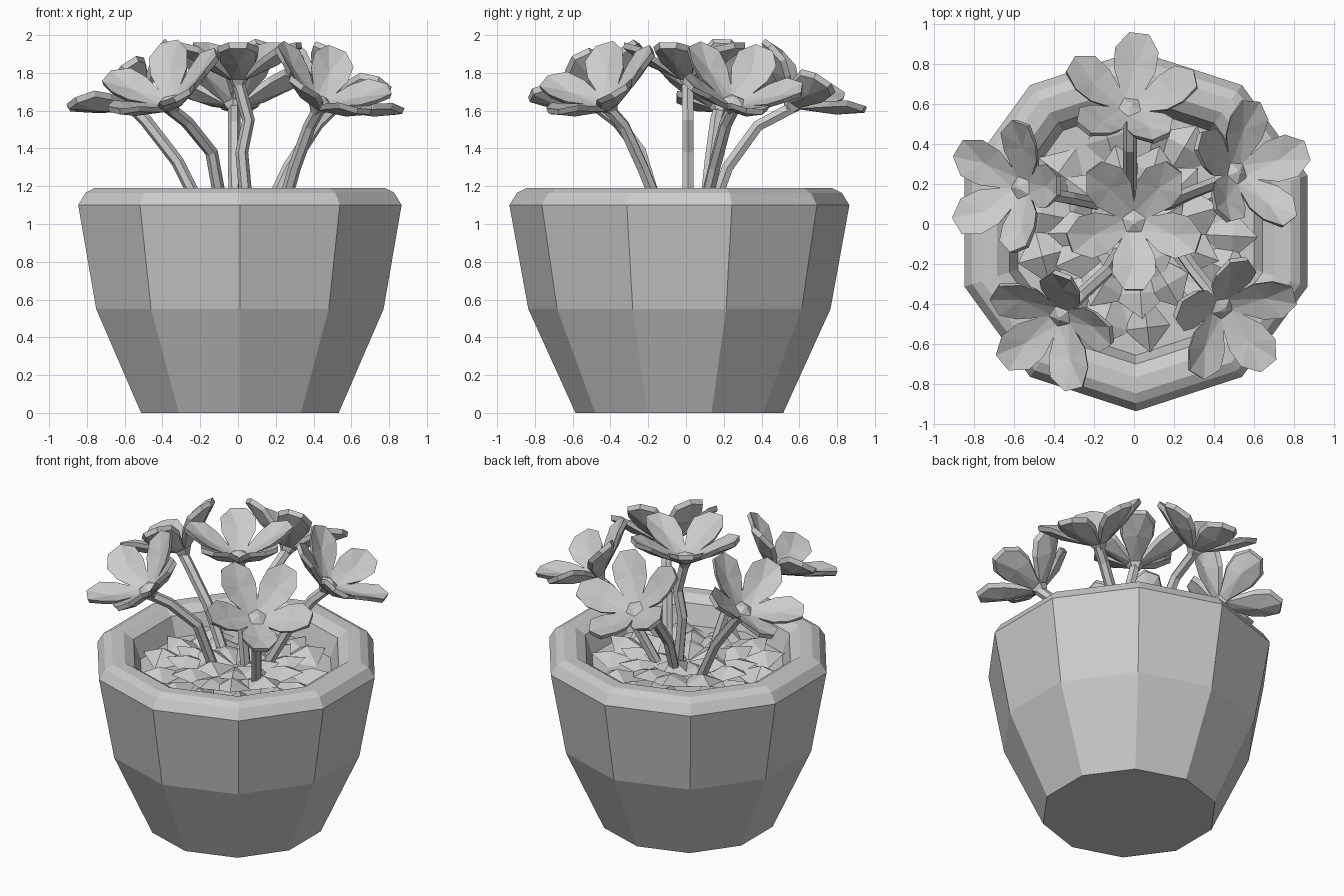
import bpy, bmesh, math, random
from mathutils import Vector, Matrix

if "Cube" in bpy.data.objects:
    bpy.data.objects.remove(bpy.data.objects["Cube"])

random.seed(4)
CX, CY = 0.01, -0.035


def make(name, bm, color=None):
    bmesh.ops.recalc_face_normals(bm, faces=bm.faces)
    me = bpy.data.meshes.new(name)
    bm.to_mesh(me)
    bm.free()
    ob = bpy.data.objects.new(name, me)
    bpy.context.collection.objects.link(ob)
    return ob


def loft(bm, rings, cap_start=True, cap_end=True):
    vs = [[bm.verts.new(p) for p in r] for r in rings]
    n = len(vs[0])
    for a, b in zip(vs, vs[1:]):
        for i in range(n):
            j = (i + 1) % n
            bm.faces.new((a[i], a[j], b[j], b[i]))
    if cap_start:
        bm.faces.new(vs[0][::-1])
    if cap_end:
        bm.faces.new(vs[-1])


def ring(r, z, n, start=-90):
    return [Vector((r * math.cos(math.radians(start + 360 * i / n)),
                    r * math.sin(math.radians(start + 360 * i / n)), z)) for i in range(n)]


# Ten-sided pot with chamfered rim and closed inside
profile = [(0.55, 0), (0.80, 0.55), (0.90, 1.10), (0.86, 1.165), (0.81, 1.19),
           (0.73, 1.19), (0.665, 1.15), (0.62, 1.02)]
bm = bmesh.new()
loft(bm, [ring(r, z, 10) for r, z in profile])
pot = make("pot", bm)
pot.location = (CX, CY, 0)

# Ground foliage: low folded leaves radiating from the middle
bm = bmesh.new()
for layer, (count, r0, r1, z0) in enumerate([(13, 0.30, 0.61, 1.05), (11, 0.12, 0.44, 1.07), (7, 0.01, 0.27, 1.08)]):
    for k in range(count):
        a = 2 * math.pi * (k + 0.35 * layer + random.uniform(-.2, .2)) / count
        w = 0.13 + random.uniform(-.02, .03)
        lift = random.uniform(0.02, 0.06)
        m = (r0 + r1) / 2 + 0.03
        pts = [(r0, 0, z0 - .02), (m, -w, z0 - .03), (r1, 0, z0 + .01),
               (m, w, z0 - .03), (m, 0, z0 + lift)]
        v = [bm.verts.new(Matrix.Rotation(a, 3, 'Z') @ Vector(p)) for p in pts]
        for i in range(4):
            bm.faces.new((v[i], v[(i + 1) % 4], v[4]))
        bm.faces.new((v[3], v[2], v[1], v[0]))
leaves = make("ground_leaves", bm)
leaves.location = (CX, CY, 0)


# One petal: folded blade, narrow at the base, with an angular rounded tip
def add_petal(bm, mat):
    outline = [(0.03, -0.03, 0), (0.20, -0.105, 0.012), (0.30, -0.11, 0.02), (0.385, -0.05, 0.0),
               (0.385, 0.05, 0.0), (0.30, 0.11, 0.02), (0.20, 0.105, 0.012), (0.03, 0.03, 0)]
    top = [bm.verts.new(mat @ Vector(p)) for p in outline]
    low = [bm.verts.new(mat @ Vector((0.03 + (x - 0.03) * 0.97, y * 0.88, z - 0.03))) for x, y, z in outline]
    for edge, depth in ((top, -0.012), (low, -0.05)):
        mid = bm.verts.new(mat @ Vector((0.23, 0, depth)))
        for i in range(8):
            bm.faces.new((edge[i], edge[(i + 1) % 8], mid))
    for i in range(8):
        j = (i + 1) % 8
        bm.faces.new((top[i], top[j], low[j], low[i]))


# Five-petalled flower leaning toward an azimuth
def flower(name, heart, azimuth, tilt, phase, cup):
    az, ph = math.radians(azimuth), math.radians(phase)
    axis = Vector((-math.sin(az), math.cos(az), 0))
    frame = Matrix.Translation(heart) @ Matrix.Rotation(math.radians(tilt), 4, axis)
    bm = bmesh.new()
    for k in range(5):
        turn = Matrix.Rotation(ph + 2 * math.pi * k / 5, 4, 'Z')
        add_petal(bm, frame @ turn @ Matrix.Rotation(-math.radians(cup), 4, 'Y'))
    # centre bud and cup beneath
    loft(bm, [[frame @ p for p in ring(r, z, 5, phase + 36)]
              for r, z in [(0.03, -0.05), (0.075, 0.02), (0.012, 0.05)]])
    make(name, bm)


# Bent six-sided stem swept through a few points
def stem(name, pts, r=0.034):
    pts = [Vector(p) for p in pts]
    rings = []
    for i, p in enumerate(pts):
        d = (pts[min(i + 1, len(pts) - 1)] - pts[max(i - 1, 0)]).normalized()
        side = d.cross(Vector((0, 1, 0.2))).normalized()
        up = d.cross(side)
        rings.append([p + r * (math.cos(t * math.pi / 3) * side + math.sin(t * math.pi / 3) * up)
                      for t in range(6)])
    bm = bmesh.new()
    loft(bm, rings)
    make(name, bm)


# name, heart, lean azimuth, tilt, petal phase, cup, stem base, stem bend
plants = [
    ("middle", (0, 0.01, 1.775), 0, 0, -90, 29, (0.05, 0.01, 1.05), (0.02, 0.01, 1.38), (0.055, 0.01, 1.55)),
    ("back", (-0.02, 0.57, 1.64), 90, 34, 82, 31, (-0.01, 0.13, 1.05), (-0.02, 0.22, 1.30), (-0.02, 0.38, 1.52)),
    ("left", (-0.55, 0.18, 1.63), 176, 34, 144, 31, (-0.18, 0.10, 1.05), (-0.32, 0.13, 1.33), (-0.49, 0.16, 1.55)),
    ("right", (0.50, 0.25, 1.63), 22, 34, 17, 31, (0.15, 0.09, 1.05), (0.27, 0.15, 1.30), (0.42, 0.21, 1.53)),
    ("front_right", (0.43, -0.41, 1.63), -45, 34, -52, 31, (0.23, -0.13, 1.05), (0.30, -0.23, 1.30), (0.38, -0.33, 1.52)),
    ("front_left", (-0.36, -0.45, 1.63), -128, 34, -143, 31, (-0.08, -0.14, 1.05), (-0.14, -0.24, 1.38), (-0.27, -0.36, 1.54)),
]
for n, heart, az, tilt, phase, cup, base, b1, b2 in plants:
    flower(n + "_flower", heart, az, tilt, phase, cup)
    stem(n + "_stem", [base, b1, b2, Vector(heart) - Vector((0, 0, 0.02))])
